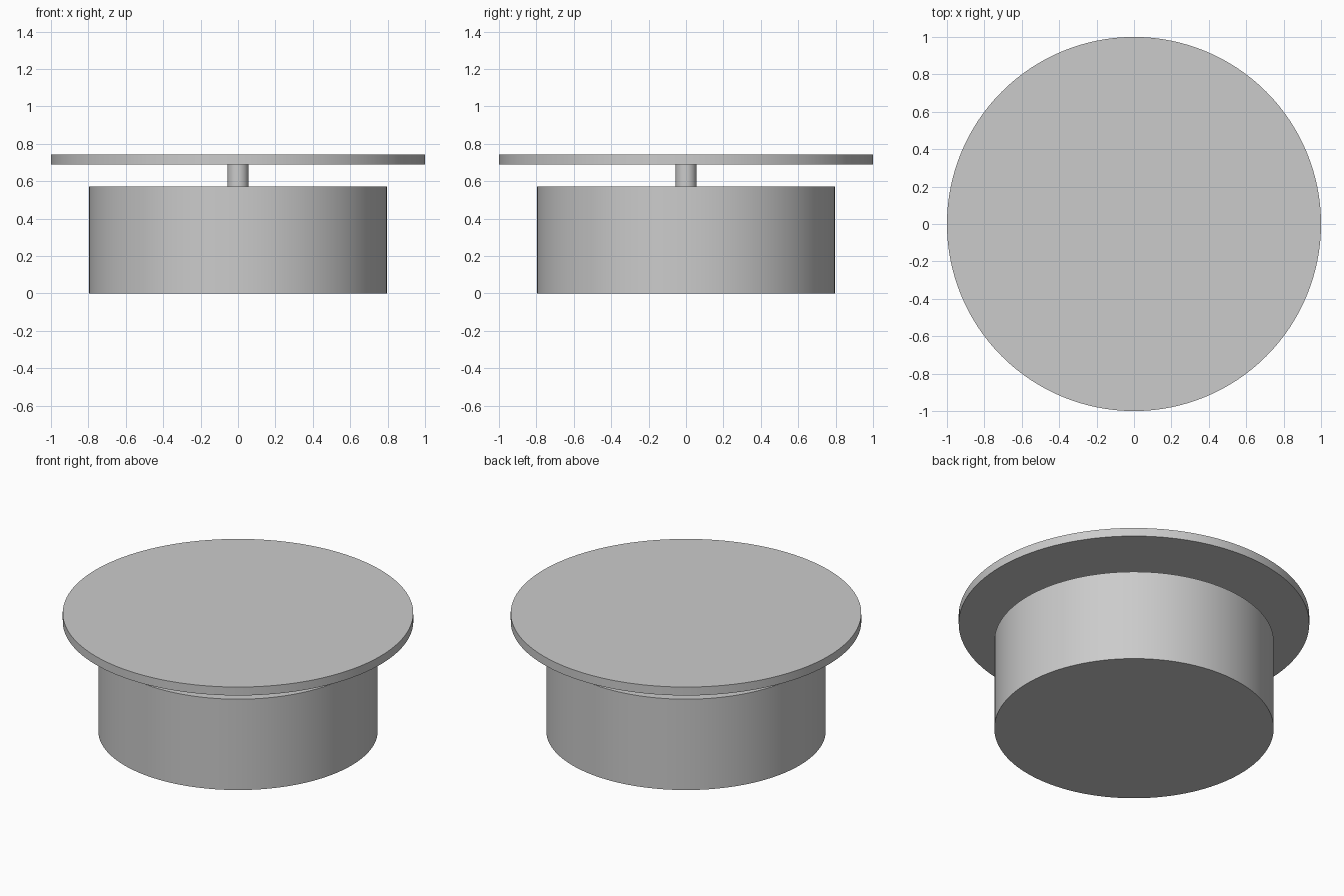
import bpy
import math

cube = bpy.data.objects.get("Cube")
if cube:
    bpy.data.objects.remove(cube, do_unlink=True)

# Single neutral grey finish
grey = bpy.data.materials.new("light_grey")
grey.use_nodes = True
colour = (0.6, 0.6, 0.6, 1.0)
grey.diffuse_color = colour
grey.node_tree.nodes["Principled BSDF"].inputs["Base Color"].default_value = colour


def disc(name, radius, bottom, top, sides=128):
    """Upright closed cylinder between two heights."""
    bpy.ops.mesh.primitive_cylinder_add(
        vertices=sides, radius=radius, depth=top - bottom,
        location=(0, 0, (bottom + top) / 2))
    part = bpy.context.object
    part.name = name
    part.data.materials.append(grey)
    bpy.ops.object.shade_smooth_by_angle(angle=math.radians(30))
    return part


# Wide drum, thin spindle, and the flat plate on top
body_top, plate_bottom, plate_top = 0.572, 0.69, 0.743
disc("drum_body", 0.797, 0, body_top)
disc("spindle", 0.056, body_top, plate_bottom, sides=64)
disc("top_plate", 1.0, plate_bottom, plate_top)
